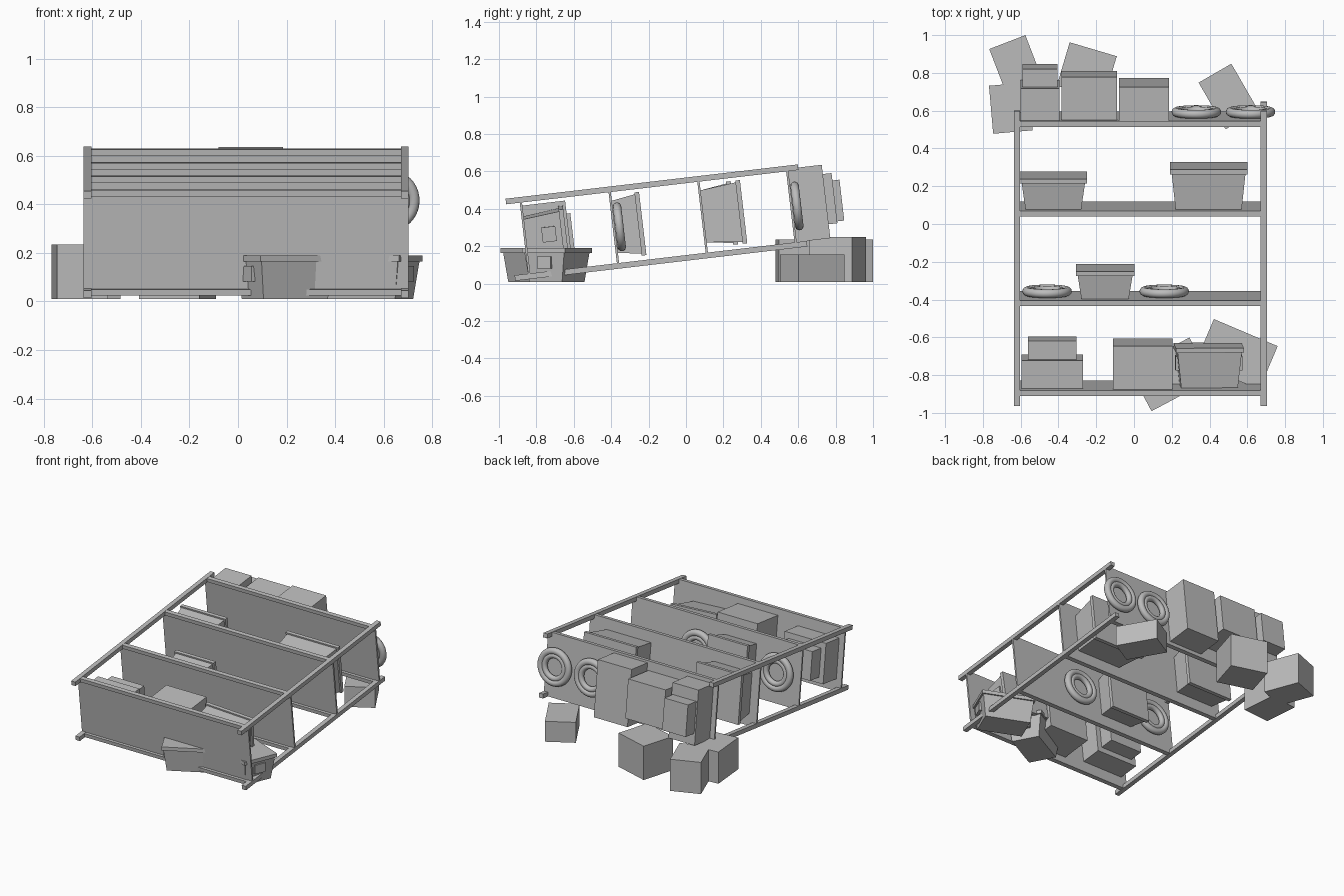
import bpy, math
from mathutils import Matrix, Vector

if "Cube" in bpy.data.objects:
    bpy.data.objects.remove(bpy.data.objects["Cube"])

grey = bpy.data.materials.new("plain_grey")
grey.diffuse_color = (0.5, 0.5, 0.5, 1)
grey.use_nodes = True
grey.node_tree.nodes["Principled BSDF"].inputs["Base Color"].default_value = grey.diffuse_color

# Frame of the toppled rack: x = width, y = up the posts, z = depth
TILT = math.radians(6.7)
RACK = Matrix.Translation((0, -0.915, 0.03)) @ Matrix.Rotation(TILT, 4, 'X')
PITCH, FLOOR, DEPTH = 0.478, 0.085, 0.412


def frustum(name, bottom, top, h, matrix):
    """Four-sided solid, base at local z = 0; bottom and top are (width, depth)."""
    verts = []
    for (w, d), z in ((bottom, 0), (top, h)):
        verts += [(sx * w / 2, sy * d / 2, z) for sx, sy in ((-1, -1), (1, -1), (1, 1), (-1, 1))]
    faces = [(3, 2, 1, 0), (4, 5, 6, 7)] + [(i, (i + 1) % 4, (i + 1) % 4 + 4, i + 4) for i in range(4)]
    me = bpy.data.meshes.new(name)
    me.from_pydata(verts, [], faces)
    me.materials.append(grey)
    ob = bpy.data.objects.new(name, me)
    bpy.context.collection.objects.link(ob)
    ob.matrix_world = matrix
    return ob


def block(name, lo, hi, matrix=RACK):
    """Box between two corners in the given frame."""
    s = [b - a for a, b in zip(lo, hi)]
    m = matrix @ Matrix.Translation(((lo[0] + hi[0]) / 2, (lo[1] + hi[1]) / 2, lo[2]))
    return frustum(name, s[:2], s[:2], s[2], m)


def on_shelf(k, x, d, turn=0):
    """Frame of an item standing on shelf k: its z points up the posts."""
    return (RACK @ Matrix.Translation((x, FLOOR + k * PITCH, d))
            @ Matrix.Rotation(-math.pi / 2, 4, 'X') @ Matrix.Rotation(math.radians(turn), 4, 'Z'))


def on_floor(x, y, turn):
    return Matrix.Translation((x, y, 0.01)) @ Matrix.Rotation(math.radians(turn), 4, 'Z')


def bin_with_lid(name, w, d, h, m, handles=False):
    lid = 0.025
    frustum(name + "_body", (w - 0.06, d - 0.06), (w - 0.02, d - 0.02), h - lid, m)
    block(name + "_lid", (-w / 2, -d / 2, h - lid), (w / 2, d / 2, h), m)
    if handles:
        for s in (-1, 1):
            x = s * (w / 2 - 0.015)
            block(name + "_handle", (x - 0.012, -0.04, h * 0.4), (x + 0.012, 0.04, h * 0.75), m)


def coil(name, m):
    # two nested rings make one coil
    for part, major, minor in (("outer", 0.108, 0.023), ("inner", 0.078, 0.019)):
        bpy.ops.mesh.primitive_torus_add(major_radius=major, minor_radius=minor,
                                         major_segments=40, minor_segments=14)
        ob = bpy.context.object
        ob.name = f"{name}_{part}_ring"
        ob.data.materials.append(grey)
        bpy.ops.object.shade_smooth()
        ob.matrix_world = m @ Matrix.Translation((0, 0, 0.024))


# Rack posts
for x in (-0.62, 0.687):
    for d in (0, DEPTH):
        block("post", (x - 0.016, 0, d - 0.015), (x + 0.016, 1.573, d + 0.015))

# Shelves: thin plate with a front and back beam
for k in range(4):
    u = FLOOR + k * PITCH
    block("shelf_plate", (-0.636, u - 0.012, -0.01), (0.703, u, DEPTH + 0.01))
    for d in (0, DEPTH):
        block("shelf_beam", (-0.636, u - 0.03, d - 0.013), (0.703, u, d + 0.013))

# Cartons on the bottom and top shelves: x range, u range, depth range
for name, x0, x1, u0, u1, d0, d1 in (
        ("wide_carton", -0.595, -0.27, 0.085, 0.235, 0.07, 0.35),
        ("stacked_carton", -0.56, -0.305, 0.235, 0.335, 0.11, 0.31),
        ("tall_carton", -0.11, 0.205, 0.085, 0.315, 0.04, 0.38),
        ("end_carton", -0.6, -0.395, 1.519, 1.69, 0.02, 0.40),
        ("small_carton", -0.59, -0.405, 1.69, 1.785, 0.10, 0.32),
        ("large_carton", -0.385, -0.09, 1.519, 1.747, 0.09, 0.36),
        ("deep_carton", -0.08, 0.185, 1.519, 1.70, 0.015, 0.41)):
    block(name, (x0, u0, d0), (x1, u1, d1))

# Lidded bins on the shelves
bin_with_lid("low_bin", 0.355, 0.34, 0.165, on_shelf(2, -0.427, 0.21))
bin_with_lid("big_bin", 0.41, 0.34, 0.215, on_shelf(2, 0.395, 0.21))
bin_with_lid("middle_bin", 0.31, 0.34, 0.15, on_shelf(1, -0.153, 0.21))
bin_with_lid("bottom_bin", 0.36, 0.25, 0.215, on_shelf(0, 0.395, 0.22, 3), True)

# Coils lying on the shelves
for k, x in ((1, -0.46), (1, 0.16), (3, 0.33), (3, 0.617)):
    coil("coil", on_shelf(k, x, 0.207))

# Bins that slid to the floor at the front
bin_with_lid("fallen_bin_left", 0.36, 0.25, 0.18, on_floor(0.193, -0.796, 28), True)
bin_with_lid("fallen_bin_right", 0.367, 0.25, 0.18, on_floor(0.543, -0.69, -23), True)

# Cartons on the floor holding up the rack at the back
for x, y, w, d, h, turn in ((-0.625, 0.844, 0.205, 0.255, 0.225, 21),
                            (-0.652, 0.614, 0.21, 0.255, 0.225, 5),
                            (-0.25, 0.81, 0.26, 0.24, 0.24, -16.5),
                            (0.50, 0.675, 0.2, 0.285, 0.145, 30)):
    frustum("fallen_carton", (w, d), (w, d), h, on_floor(x, y, turn))
